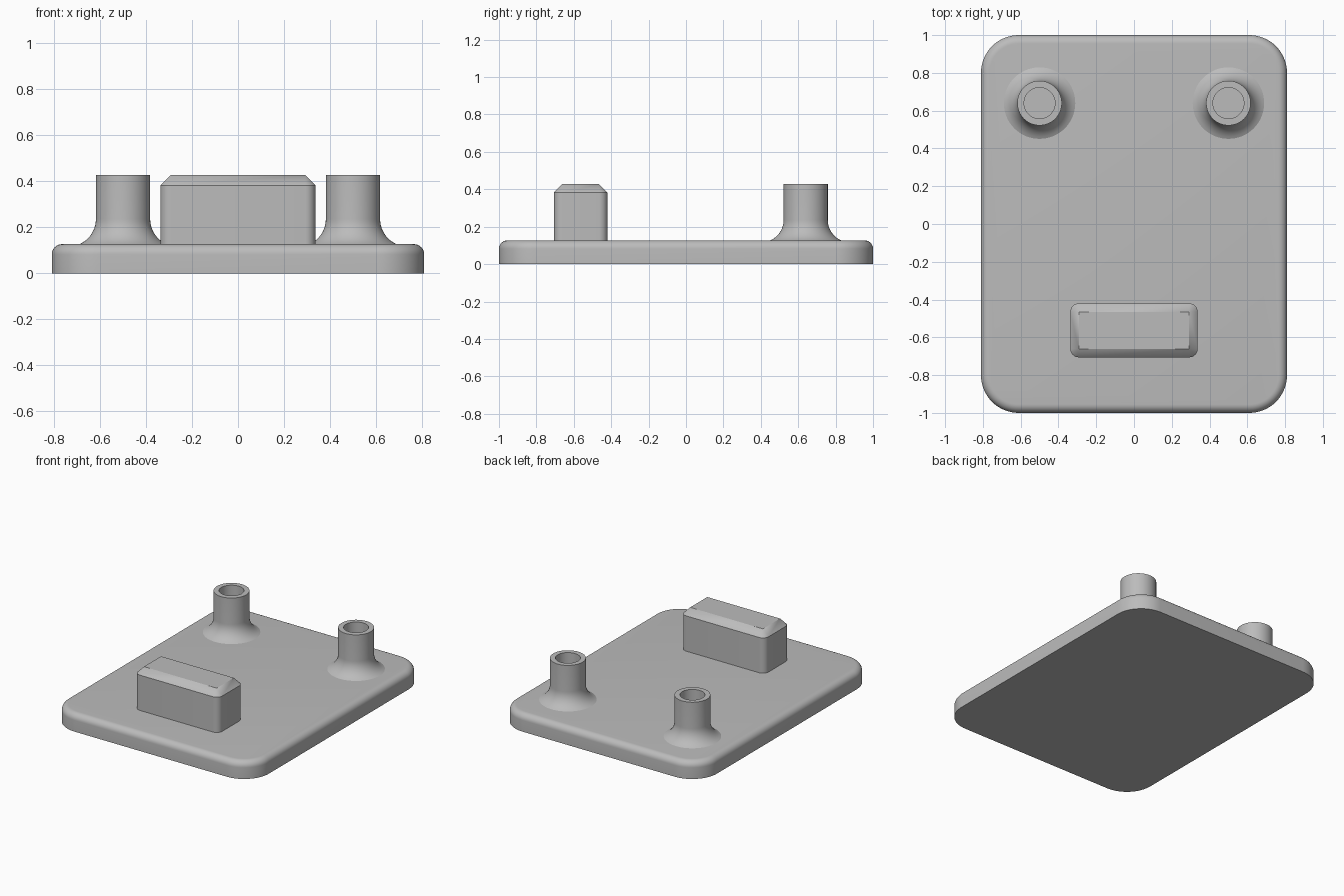
import bpy
import bmesh
from math import sin, cos, pi, radians

cube = bpy.data.objects.get("Cube")
if cube:
    bpy.data.objects.remove(cube, do_unlink=True)

grey = bpy.data.materials.new("plain grey")
grey.use_nodes = True
colour = (0.5, 0.5, 0.5, 1)
grey.diffuse_color = colour
grey.node_tree.nodes["Principled BSDF"].inputs["Base Color"].default_value = colour


def rounded_rect(hx, hy, r, steps):
    """Outline of a rectangle with round corners."""
    points = []
    for i, (sx, sy) in enumerate([(1, 1), (-1, 1), (-1, -1), (1, -1)]):
        for k in range(steps + 1):
            a = (i + k / steps) * pi / 2
            points.append((sx * (hx - r) + r * cos(a), sy * (hy - r) + r * sin(a)))
    return points


def circle(r, steps=64):
    return [(r * cos(2 * pi * k / steps), r * sin(2 * pi * k / steps)) for k in range(steps)]


def stack(name, layers, location, angle=30):
    """Skin a list of (outline, height) layers and close both ends."""
    bm = bmesh.new()
    rings = [[bm.verts.new((x, y, z)) for x, y in outline] for outline, z in layers]
    for low, high in zip(rings, rings[1:]):
        n = len(low)
        for i in range(n):
            j = (i + 1) % n
            bm.faces.new((low[i], low[j], high[j], high[i]))
    bm.faces.new(rings[0][::-1])
    bm.faces.new(rings[-1])
    bmesh.ops.remove_doubles(bm, verts=bm.verts, dist=0.0001)
    bmesh.ops.recalc_face_normals(bm, faces=bm.faces)
    mesh = bpy.data.meshes.new(name)
    bm.to_mesh(mesh)
    bm.free()
    mesh.materials.append(grey)
    obj = bpy.data.objects.new(name, mesh)
    obj.location = location
    bpy.context.collection.objects.link(obj)
    bpy.ops.object.select_all(action="DESELECT")
    obj.select_set(True)
    bpy.context.view_layer.objects.active = obj
    bpy.ops.object.shade_smooth_by_angle(angle=radians(angle))
    return obj


# Base plate with round corners and a rounded top edge
top, fillet = 0.127, 0.045
layers = [(rounded_rect(0.81, 1, 0.2, 16), 0)]
for k in range(9):
    a = k / 8 * pi / 2
    inset = fillet * (1 - cos(a))
    layers.append((rounded_rect(0.81 - inset, 1 - inset, 0.2 - inset, 16),
                   top - fillet + fillet * sin(a)))
stack("base_plate", layers, (0, 0, 0))

# Chamfered block near the front
height, bevel = 0.428, 0.045
stack("front_block", [
    (rounded_rect(0.337, 0.143, bevel, 8), top),
    (rounded_rect(0.337, 0.143, bevel, 8), height - bevel),
    (rounded_rect(0.337 - bevel, 0.143 - bevel, 0, 8), height),
], (0, -0.563, 0))

# Hollow posts with a flared foot
post, flare, hole = 0.118, 0.12, 0.082
layers = []
for k in range(11):
    a = radians(66) * (1 - k / 10)
    layers.append((circle(post + flare * (1 - cos(a))), top + flare * (sin(radians(66)) - sin(a))))
layers += [(circle(post), height), (circle(hole), height), (circle(hole), top + 0.001)]
for side, name in ((1, "left_post"), (-1, "right_post")):
    stack(name, layers, (side * 0.5, 0.64, 0))
